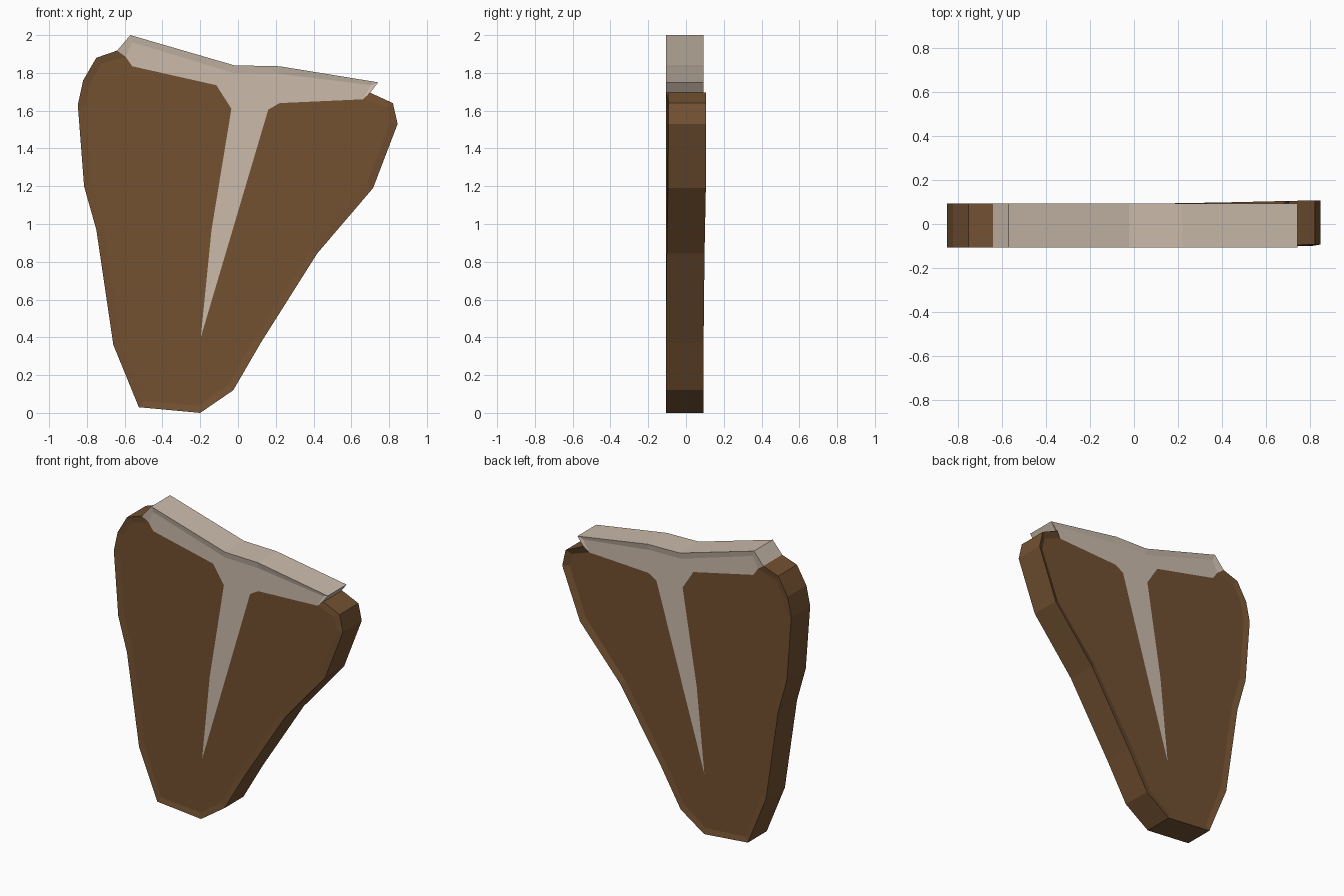
import bpy, bmesh
from mathutils import Vector

if "Cube" in bpy.data.objects:
    bpy.data.objects.remove(bpy.data.objects["Cube"])

FRONT, BACK = -0.107, 0.093   # slab faces
DISH = 0.007                  # caps sit slightly below the rim
RIM = 0.04                    # width of the sloped rim


def material(name, rgb):
    m = bpy.data.materials.new(name)
    m.diffuse_color = (*rgb, 1)
    m.use_nodes = True
    m.node_tree.nodes["Principled BSDF"].inputs["Base Color"].default_value = m.diffuse_color
    return m


def inset(path, first, last):
    """Offset an open counter-clockwise path inwards; its ends land on the seam."""
    pts = [Vector(p) for p in path]
    out = [Vector(first)]
    for a, b, c in zip(pts, pts[1:], pts[2:]):
        d, e = (b - a).normalized(), (c - b).normalized()
        n = Vector((-d.y - e.y, d.x + e.x)).normalized()
        out.append(b + n * RIM)
    return out + [Vector(last)]


def slab(name, rim, seam, mat, skew=0.0):
    """Outer wall, sloped rims and flat caps; open along the seam with its neighbour."""
    bm = bmesh.new()
    loop = inset(rim, seam[-1], seam[0])
    n = len(rim)

    def lean(x):
        return skew * min(max((x - 0.2) / 0.6, 0), 1)

    outer, caps = [], []
    for y, dish in ((FRONT, DISH), (BACK, -DISH)):
        outer.append([bm.verts.new((x, y + lean(x), z)) for x, z in rim])
        caps.append([bm.verts.new((x, y + dish, z))
                     for x, z in [*loop, *seam[1:-1]]])
    (fo, bo), (fc, bc) = outer, caps
    bm.faces.new(fc)
    bm.faces.new(bc[::-1])
    for i in range(n - 1):
        j = i + 1
        bm.faces.new((fo[i], fo[j], fc[j], fc[i]))
        bm.faces.new((bc[i], bc[j], bo[j], bo[i]))
        bm.faces.new((bo[i], bo[j], fo[j], fo[i]))
    me = bpy.data.meshes.new(name)
    bm.to_mesh(me)
    bm.free()
    me.materials.append(mat)
    ob = bpy.data.objects.new(name, me)
    bpy.context.collection.objects.link(ob)
    return ob


# Line where bone and meat meet, right to left around the stem
seam = [(0.66, 1.66), (0.22, 1.64), (0.16, 1.605), (-0.197, 0.40), (-0.14, 0.97),
        (-0.035, 1.61), (-0.115, 1.735), (-0.56, 1.835), (-0.595, 1.885)]

# Meat outline, down the left side and up the right
meat_rim = [(-0.64, 1.918), (-0.75, 1.88), (-0.82, 1.76), (-0.848, 1.63),
            (-0.815, 1.20), (-0.75, 0.97), (-0.66, 0.36), (-0.525, 0.03),
            (-0.20, 0.0), (-0.025, 0.12), (0.12, 0.37), (0.42, 0.845),
            (0.715, 1.19), (0.845, 1.53), (0.82, 1.64), (0.70, 1.695)]

# Exposed top edge of the bone, right to left
bone_rim = [(0.70, 1.695), (0.742, 1.75), (0.22, 1.835), (-0.02, 1.84),
            (-0.57, 2.0), (-0.64, 1.918)]

slab("meat", meat_rim, seam, material("meat_brown", (0.17, 0.082, 0.031)), 0.014)
slab("bone", bone_rim, seam[::-1], material("bone_cream", (0.60, 0.50, 0.41)))
